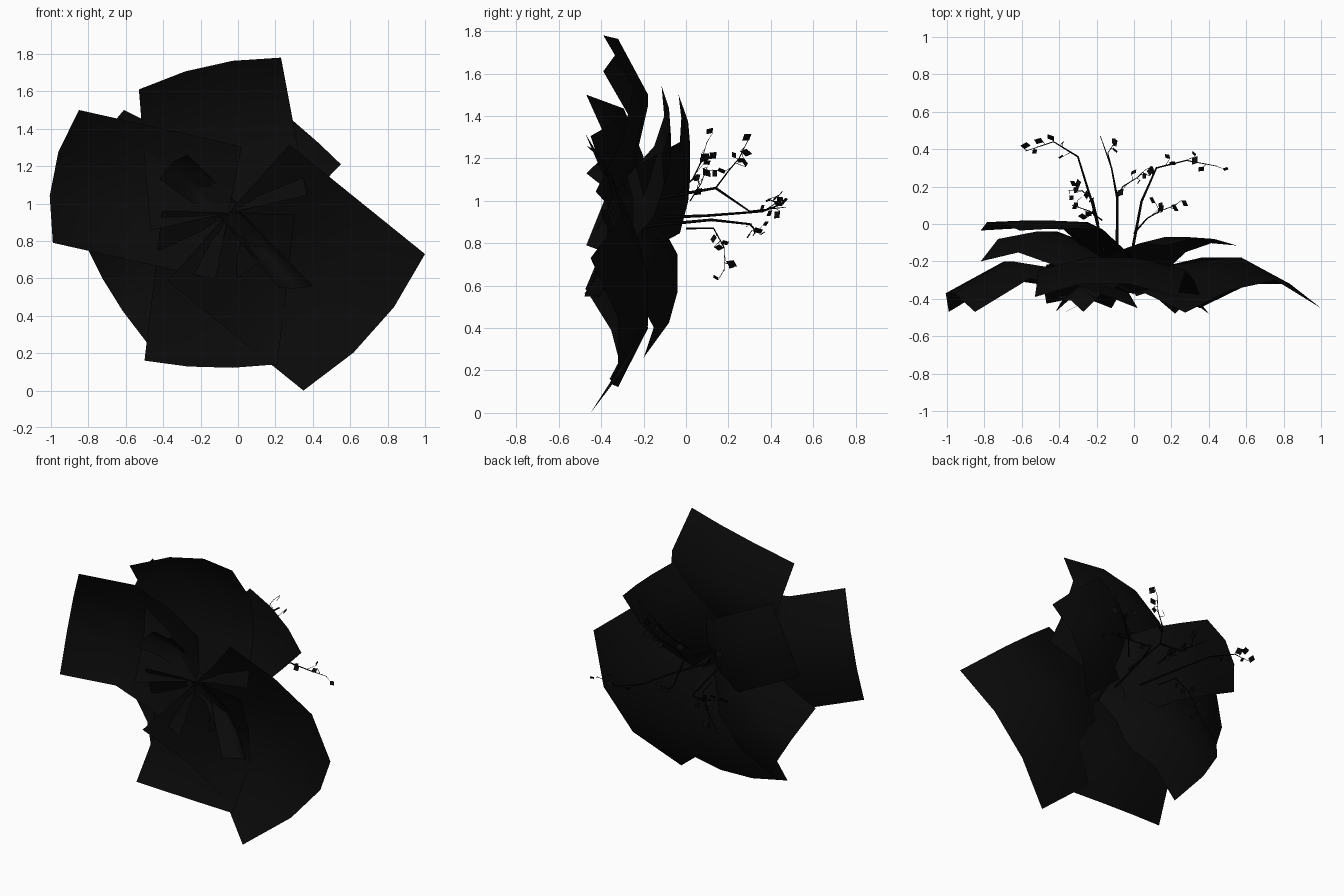
import bpy
import bmesh
import random
from mathutils import Vector

random.seed(4)
cube = bpy.data.objects.get("Cube")
if cube:
    bpy.data.objects.remove(cube, do_unlink=True)


def material(name, value):
    m = bpy.data.materials.new(name)
    m.use_nodes = True
    color = (value, value, value, 1)
    m.diffuse_color = color
    m.node_tree.nodes["Principled BSDF"].inputs["Base Color"].default_value = color
    return m


leaf_black = material("leaf black", 0.003)
twig_black = material("twig black", 0.001)
CENTRE = Vector((-0.05, 0, 0.95))


def finish(name, bm, mat, smooth=False):
    mesh = bpy.data.meshes.new(name)
    bm.to_mesh(mesh)
    bm.free()
    mesh.materials.append(mat)
    for p in mesh.polygons:
        p.use_smooth = smooth
    ob = bpy.data.objects.new(name, mesh)
    bpy.context.collection.objects.link(ob)
    return ob


def leaf_card(name, corner_a, corner_b, depths, droop, bulge=0.065, taper=1.0):
    """Arched card from the centre to a bowed tip edge; depths are the rib's y values."""
    a = Vector((corner_a[0], 0, corner_a[1]))
    b = Vector((corner_b[0], 0, corner_b[1]))
    mid, half = (a + b) / 2, (b - a) / 2
    axis = mid - CENTRE
    out = axis.normalized()
    bm = bmesh.new()
    rows = []
    last = len(depths) - 1
    for r, depth in enumerate(depths):
        t = r / last
        row = []
        for c in range(4):
            s = c / 1.5 - 1
            edge = c in (0, 3)
            p = CENTRE + axis * t + half * s * (taper + (1 - taper) * t)
            if not edge:
                p += out * bulge * t
            p.y = depth - (droop * (0.8 + 0.2 * t) if edge else 0)
            row.append(bm.verts.new(p))
        rows.append(row)
    for lower, upper in zip(rows, rows[1:]):
        for c in range(3):
            bm.faces.new((lower[c], lower[c + 1], upper[c + 1], upper[c]))
    finish(name, bm, leaf_black, True)


# Large outer leaves
front = (-0.37, -0.24, -0.18, -0.32)
leaf_card("top_leaf", (-0.53, 1.61), (0.23, 1.78), front, 0.07, 0.04, 1.1)
leaf_card("lower_right_leaf", (1.0, 0.73), (0.35, 0.0), front, 0.13)
leaf_card("bottom_leaf", (0.21, 0.14), (-0.5, 0.16), front, 0.04, 0.025)
leaf_card("side_leaf", (-0.99, 0.79), (-0.85, 1.5), (-0.37, -0.25, -0.2, -0.37), 0.1)
leaf_card("lower_side_leaf", (-0.49, 0.26), (-0.82, 0.79), (-0.3, -0.12, -0.04, -0.08), 0.12, 0.02)
leaf_card("upper_right_leaf", (0.17, 1.54), (0.55, 1.21), (-0.25, -0.12, -0.07, -0.08), 0.035, 0.008)
leaf_card("back_leaf", (-0.82, 1.07), (-0.61, 1.5), (-0.2, 0.01, 0.02, 0.01), 0.045, 0.04)

# Small inner leaves
inner = (-0.33, -0.28, -0.32, -0.41)
leaf_card("inner_leaf_lower", (0.4, 0.56), (0.22, 0.55), inner, 0.07, 0.01, 0.7)
leaf_card("inner_leaf_upper", (-0.42, 1.13), (-0.27, 1.26), inner, 0.06, 0.02, 0.7)


# Branches with side shoots and small leaves
leaves = bmesh.new()


def add_leaf(p, size):
    d = Vector([random.uniform(-1, 1) for _ in range(3)]).normalized()
    side = d.orthogonal().normalized() * size * 0.45
    d = d * size
    leaves.faces.new([leaves.verts.new(q) for q in
                      (p, p + d * 0.5 + side, p + d, p + d * 0.5 - side)])


def add_spline(data, points, start, end):
    spline = data.splines.new("POLY")
    spline.points.add(len(points) - 1)
    for i, p in enumerate(points):
        spline.points[i].co = (*p, 1)
        spline.points[i].radius = start + (end - start) * i / (len(points) - 1)


def branch(name, points, start, end, leaf_from):
    data = bpy.data.curves.new(name, "CURVE")
    data.dimensions = "3D"
    data.bevel_depth = 0.008
    data.bevel_resolution = 0
    data.materials.append(twig_black)
    pts = [Vector(p) for p in points]
    add_spline(data, pts, start, end)
    for a, b in list(zip(pts, pts[1:]))[leaf_from:]:
        for f in (0.3, 0.65, 0.95):
            p = a.lerp(b, f)
            jitter = Vector([random.uniform(-1, 1) for _ in range(3)]) * 0.04
            tip = p + (b - a).normalized() * 0.02 + jitter
            add_spline(data, [p, tip], end, end * 0.6)
            add_leaf(tip, random.uniform(0.035, 0.06))
    ob = bpy.data.objects.new(name, data)
    bpy.context.collection.objects.link(ob)


branch("left_branch", [(-0.16, -0.15, 0.92), (-0.22, 0.1, 0.93), (-0.3, 0.36, 0.95),
                       (-0.43, 0.44, 0.98), (-0.58, 0.39, 1.01)], 1.0, 0.2, 2)
branch("middle_branch", [(-0.09, -0.2, 1.0), (-0.09, 0.14, 1.06), (-0.12, 0.3, 0.95),
                         (-0.18, 0.47, 0.97)], 1.1, 0.2, 3)
branch("upper_left_shoot", [(-0.12, 0.3, 0.95), (-0.14, 0.38, 0.96), (-0.1, 0.44, 1.0)],
       0.4, 0.2, 1)
branch("right_branch", [(-0.02, -0.2, 0.88), (0.04, 0.12, 0.91), (0.12, 0.3, 0.89),
                        (0.28, 0.34, 0.85), (0.44, 0.31, 0.86)], 1.0, 0.2, 2)
branch("rising_twig", [(-0.09, 0.14, 1.06), (-0.06, 0.2, 1.14), (0.02, 0.25, 1.2),
                       (0.06, 0.29, 1.28)], 0.5, 0.2, 1)
branch("high_twig", [(0.0, -0.05, 1.02), (0.07, 0.03, 1.1), (0.14, 0.07, 1.18),
                     (0.22, 0.1, 1.28)], 0.6, 0.2, 1)
branch("side_twig", [(-0.17, 0.02, 1.0), (-0.24, 0.07, 1.08), (-0.33, 0.1, 1.16)],
       0.5, 0.2, 0)
branch("drooping_twig", [(-0.19, 0.0, 0.87), (-0.22, 0.13, 0.87), (-0.28, 0.18, 0.78),
                         (-0.35, 0.18, 0.67)], 0.6, 0.2, 1)
finish("small_leaves", leaves, leaf_black)
